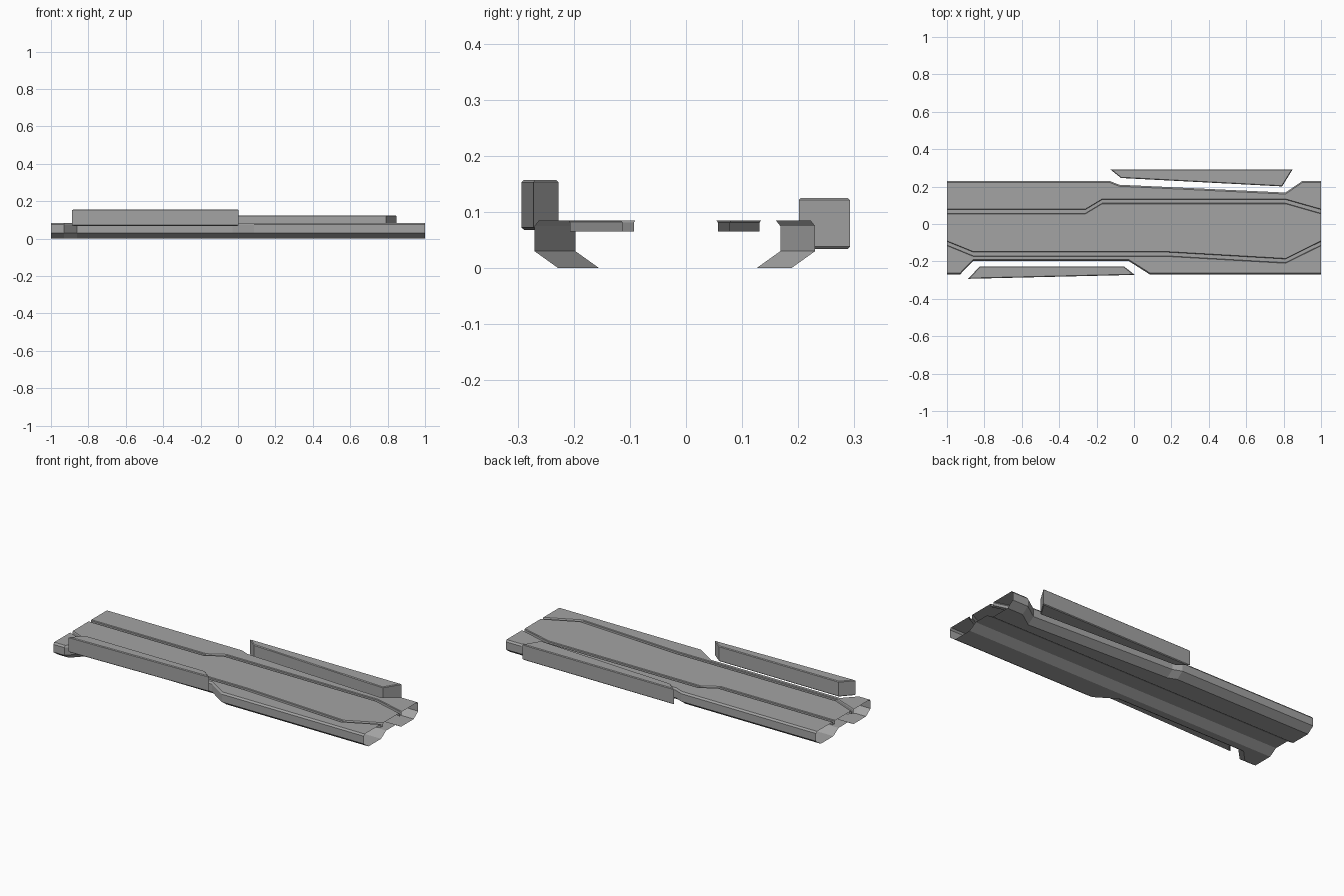
import bpy, bmesh

cube = bpy.data.objects.get("Cube")
if cube:
    bpy.data.objects.remove(cube, do_unlink=True)

grey = bpy.data.materials.new("plain grey")
grey.use_nodes = True
grey.diffuse_color = (0.37, 0.37, 0.37, 1)
grey.node_tree.nodes["Principled BSDF"].inputs["Base Color"].default_value = grey.diffuse_color


def finish(name, bm):
    bmesh.ops.recalc_face_normals(bm, faces=bm.faces)
    mesh = bpy.data.meshes.new(name)
    bm.to_mesh(mesh)
    bm.free()
    mesh.materials.append(grey)
    obj = bpy.data.objects.new(name, mesh)
    bpy.context.collection.objects.link(obj)
    return obj


def along(path, x):
    """y of a plan path at x"""
    for (xa, ya), (xb, yb) in zip(path, path[1:]):
        if xa <= x <= xb:
            return ya + (yb - ya) * (x - xa) / (xb - xa)


# Plan paths of the outer edges, the groove centres and the straight keel
front_edge = [(-1, -.27), (-.93, -.27), (-.86, -.197), (-.03, -.197), (.085, -.27), (1, -.27)]
back_edge = [(-1, .23), (-.13, .23), (-.08, .21), (.81, .168), (.9, .23), (1, .23)]
front_groove = [(-1, -.103), (-.86, -.16), (.17, -.16), (.81, -.197), (1, -.103)]
back_groove = [(-1, .067), (-.26, .067), (-.17, .121), (.81, .121), (1, .067)]
keel = [(-1, -.02), (1, -.02)]

# Cross-section as (path, y offset, z): skirts, deck top with grooves, underside
TOP = .085
skirt = [(.042, 0), (0, .03), (0, .075), (.008, TOP)]
groove = [(-.013, TOP), (-.01, .081), (-.01, .065), (.01, .065), (.01, .081), (.013, TOP)]
section = [(front_edge, dy, z) for dy, z in skirt]
section += [(front_groove, dy, z) for dy, z in groove]
section += [(back_groove, dy, z) for dy, z in groove]
section += [(back_edge, -dy, z) for dy, z in reversed(skirt)]
section += [(keel, dy, z) for dy, z in [(.092, 0), (.045, .03), (-.045, .03), (-.092, 0)]]

# Deck: a hollow tube with open ends, lofted through every path break
stations = sorted({x for p in (front_edge, back_edge, front_groove, back_groove) for x, y in p})
bm = bmesh.new()
rows = [[bm.verts.new((x, along(p, x) + dy, z)) for p, dy, z in section] for x in stations]
for a, b in zip(rows, rows[1:]):
    for i in range(len(section)):
        bm.faces.new((a[i - 1], b[i - 1], b[i], a[i]))
finish("deck", bm)


def barrier(name, plan, low, high):
    """Side wall with slightly chamfered edges"""
    bm = bmesh.new()
    base = bm.faces.new([bm.verts.new((x, y, low)) for x, y in plan])
    top = bmesh.ops.extrude_face_region(bm, geom=[base])["geom"]
    for v in top:
        if isinstance(v, bmesh.types.BMVert):
            v.co.z = high
    rims = [e for e in bm.edges if abs(e.verts[0].co.z - e.verts[1].co.z) < .001]
    bmesh.ops.bevel(bm, geom=rims, offset=.004, segments=1, affect='EDGES')
    return finish(name, bm)


barrier("front_barrier", [(-.887, -.293), (.004, -.272), (-.053, -.227), (-.825, -.227)], .068, .157)
barrier("back_barrier", [(-.127, .292), (-.07, .246), (.792, .201), (.848, .292)], .034, .125)
